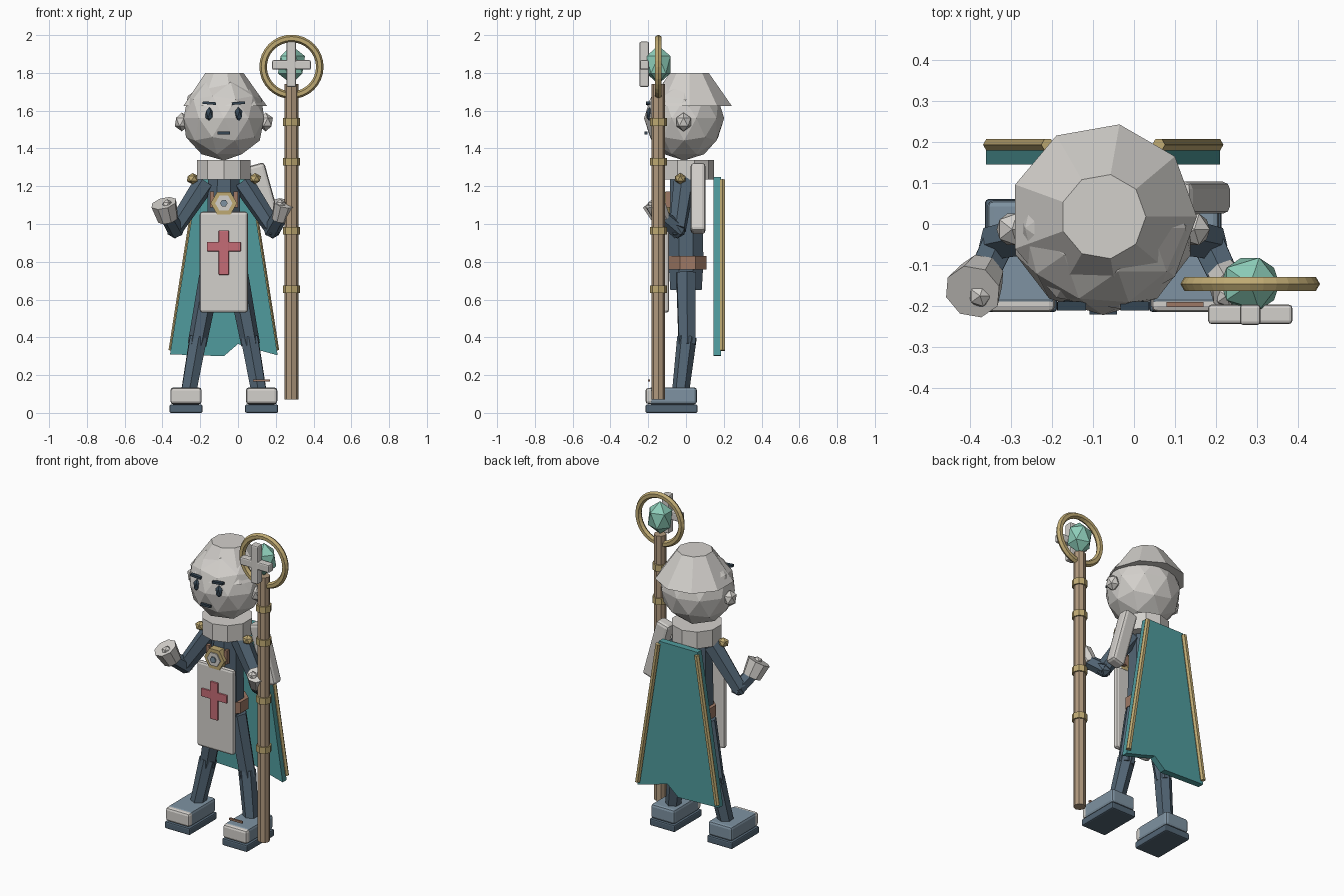
import bpy, bmesh, math
from mathutils import Vector, Matrix

old = bpy.data.objects.get("Cube")
if old:
    bpy.data.objects.remove(old)

CX = -0.075  # body centre line


def material(name, *rgb):
    m = bpy.data.materials.new(name)
    m.use_nodes = True
    m.diffuse_color = (*rgb, 1)
    m.node_tree.nodes["Principled BSDF"].inputs["Base Color"].default_value = (*rgb, 1)
    return m


WHITE = material("off_white", .65, .63, .6)
SLATE = material("dark_slate", .085, .13, .175)
STEEL = material("steel_blue", .21, .29, .36)
TEAL = material("teal", .08, .33, .34)
GOLD = material("gold", .52, .4, .17)
WOOD = material("wood", .44, .32, .21)
LEATHER = material("leather", .34, .19, .13)
MINT = material("mint", .27, .62, .49)
RED = material("red", .56, .15, .18)
INK = material("ink", .035, .06, .085)


def finish(name, bm, mat, bevel=0):
    bmesh.ops.recalc_face_normals(bm, faces=bm.faces)
    me = bpy.data.meshes.new(name)
    bm.to_mesh(me)
    bm.free()
    me.materials.append(mat)
    ob = bpy.data.objects.new(name, me)
    bpy.context.scene.collection.objects.link(ob)
    if bevel:
        mod = ob.modifiers.new("bevel", "BEVEL")
        mod.width, mod.segments = bevel, 2
    return ob


def box(name, mat, centre, size, bevel=0, tilt=0):
    bm = bmesh.new()
    bmesh.ops.create_cube(bm, size=1)
    mx = Matrix.Translation(centre) @ Matrix.Rotation(tilt, 4, 'Y') @ Matrix.Diagonal((*size, 1))
    bm.transform(mx)
    return finish(name, bm, mat, bevel)


def rod(name, mat, a, b, r1, r2=None, sides=8, turn=0, squash=1):
    """Tapered prism from point a to point b."""
    a, b = Vector(a), Vector(b)
    d = b - a
    bm = bmesh.new()
    bmesh.ops.create_cone(bm, cap_ends=True, segments=sides, radius1=r1,
                          radius2=r1 if r2 is None else r2, depth=d.length)
    mx = (Matrix.Translation((a + b) / 2) @ d.to_track_quat('Z', 'Y').to_matrix().to_4x4()
          @ Matrix.Diagonal((1, squash, 1, 1)) @ Matrix.Rotation(turn, 4, 'Z'))
    bm.transform(mx)
    return finish(name, bm, mat)


def ball(name, mat, centre, size, level=1):
    bm = bmesh.new()
    bmesh.ops.create_icosphere(bm, subdivisions=level, radius=1)
    bm.transform(Matrix.Translation(centre) @ Matrix.Diagonal((*size, 1)))
    return finish(name, bm, mat)


def torus(name, mat, centre, major, minor, nu=32, nv=6):
    bm = bmesh.new()
    rings = []
    for i in range(nu):
        a = math.tau * i / nu
        ring = []
        for j in range(nv):
            b = math.tau * j / nv
            r = major + minor * math.cos(b)
            ring.append(bm.verts.new(Vector(centre) + Vector(
                (r * math.cos(a), minor * math.sin(b), r * math.sin(a)))))
        rings.append(ring)
    for i in range(nu):
        p, q = rings[i], rings[(i + 1) % nu]
        for j in range(nv):
            k = (j + 1) % nv
            bm.faces.new((p[j], q[j], q[k], p[k]))
    return finish(name, bm, mat)


# Head, hair cap and face
ball("head", WHITE, (CX, -.01, 1.56), (.224, .212, .224), 2)
rod("hair_cap", WHITE, (CX, .018, 1.625), (CX, .018, 1.8), .228, .104, 9, math.pi / 2)
box("mouth", INK, (CX, -.213, 1.482), (.066, .016, .014))

# Torso, collar, belt
rod("torso", SLATE, (CX, 0, .8), (CX, 0, 1.25), .1, .09, turn=math.pi / 8)
rod("hips", SLATE, (CX, 0, .65), (CX, 0, .8), .09, .1, turn=math.pi / 8)
rod("collar", WHITE, (CX, 0, 1.235), (CX, 0, 1.34), .148, sides=10)
rod("belt", LEATHER, (CX, .01, .76), (CX, .01, .83), .122, turn=math.pi / 8, squash=.88)

# Tabard with its cross and the medallion above
box("tabard", WHITE, (CX, -.107, .798), (.255, .035, .535), .015)
box("tabard_cross_upright", RED, (CX, -.128, .848), (.054, .016, .235), .004)
box("tabard_cross_bar", RED, (CX, -.1275, .88), (.18, .016, .05), .004)
for part, mat, r, y in (("rim", GOLD, .07, -.13), ("face", WHITE, .046, -.137),
                        ("stud", STEEL, .02, -.145)):
    rod("medallion_" + part, mat, (CX, -.085, 1.11), (CX, y, 1.11), r, sides=6, turn=math.pi / 6 * 3)

# Paired parts
for side, s in (("left", 1), ("right", -1)):
    def at(u, y, z):
        return (CX + s * u, y, z)

    ball(side + "_ear", WHITE, at(.222, -.013, 1.54), (.042, .045, .05))
    ball(side + "_eye", INK, at(.077, -.19, 1.58), (.024, .022, .04))
    box(side + "_eyebrow", INK, at(.077, -.2, 1.64), (.07, .022, .014), tilt=-s * .08)
    ball(side + "_shoulder_stud", GOLD, at(.165, -.03, 1.24), (.035, .032, .03))
    box(side + "_chest_strap", LEATHER, at(.063, -.095, 1.13), (.022, .025, .085))

    # Arm
    rod(side + "_upper_arm", SLATE, at(.1, -.01, 1.22), at(.265, -.045, .97), .058, .046, 6)
    ball(side + "_elbow", SLATE, at(.258, -.045, .965), (.045, .045, .042))
    rod(side + "_forearm", SLATE, at(.25, -.035, .96), at(.295, -.13, 1.04), .045, .042, 6)
    r = .056 if s > 0 else .07
    rod(side + "_hand", WHITE, at(.295, -.125, 1.025), at(.318, -.165, 1.11), r * .8, r)
    ball(side + "_thumb", WHITE, at(.30, -.175, 1.1), (.03, .03, .032))

    # Leg and boot
    rod(side + "_thigh", SLATE, at(.07, 0, .74), at(.142, .005, .36), .058, .05, 6)
    rod(side + "_shin", SLATE, at(.135, .005, .4), at(.188, -.03, .1), .052, .045, 6)
    box(side + "_boot", STEEL, at(.2, -.07, .09), (.165, .255, .09), .015)
    box(side + "_toe_cap", WHITE, at(.2, -.192, .09), (.166, .045, .085), .015)
    box(side + "_sole", SLATE, at(.2, -.077, .022), (.175, .275, .044), .008)

    # Gold cape edging
    rod(side + "_cape_trim", GOLD, at(.135, .193, 1.235), at(.277, .193, .33), .016, sides=6)

box("boot_strap", LEATHER, (.124, -.196, .172), (.09, .012, .012))
box("back_satchel", WHITE, (.145, .064, 1.135), (.09, .078, .375), .018, tilt=-.27)

# Cape: flat notched outline given thickness
bm = bmesh.new()
outline = [(-.21, 1.25), (.06, 1.25), (.21, .305), (.1, .335), (0, .365), (-.075, .3), (-.36, .31)]
face = bm.faces.new([bm.verts.new((x, .145, z)) for x, z in outline])
grown = bmesh.ops.extrude_face_region(bm, geom=[face])["geom"]
bmesh.ops.translate(bm, vec=(0, .04, 0), verts=[g for g in grown if isinstance(g, bmesh.types.BMVert)])
finish("cape", bm, TEAL)

# Staff with bands, ring, crystal and cross
SX, SY, TOP = .283, -.146, 1.832
rod("staff_pole", WOOD, (SX, SY, .07), (SX, SY, 1.74), .036)
for i, z in enumerate((.655, .965, 1.33, 1.54)):
    rod(f"staff_band_{i + 1}", GOLD, (SX, SY, z - .02), (SX, SY, z + .02), .045)
torus("staff_ring", GOLD, (SX, SY, TOP), .15, .02)
ball("staff_crystal", MINT, (SX, SY, 1.843), (.08, .075, .102))
box("staff_cross_upright", WHITE, (SX, -.221, 1.845), (.05, .05, .24), .008)
box("staff_cross_bar", WHITE, (SX, -.22, 1.842), (.205, .047, .05), .008)
